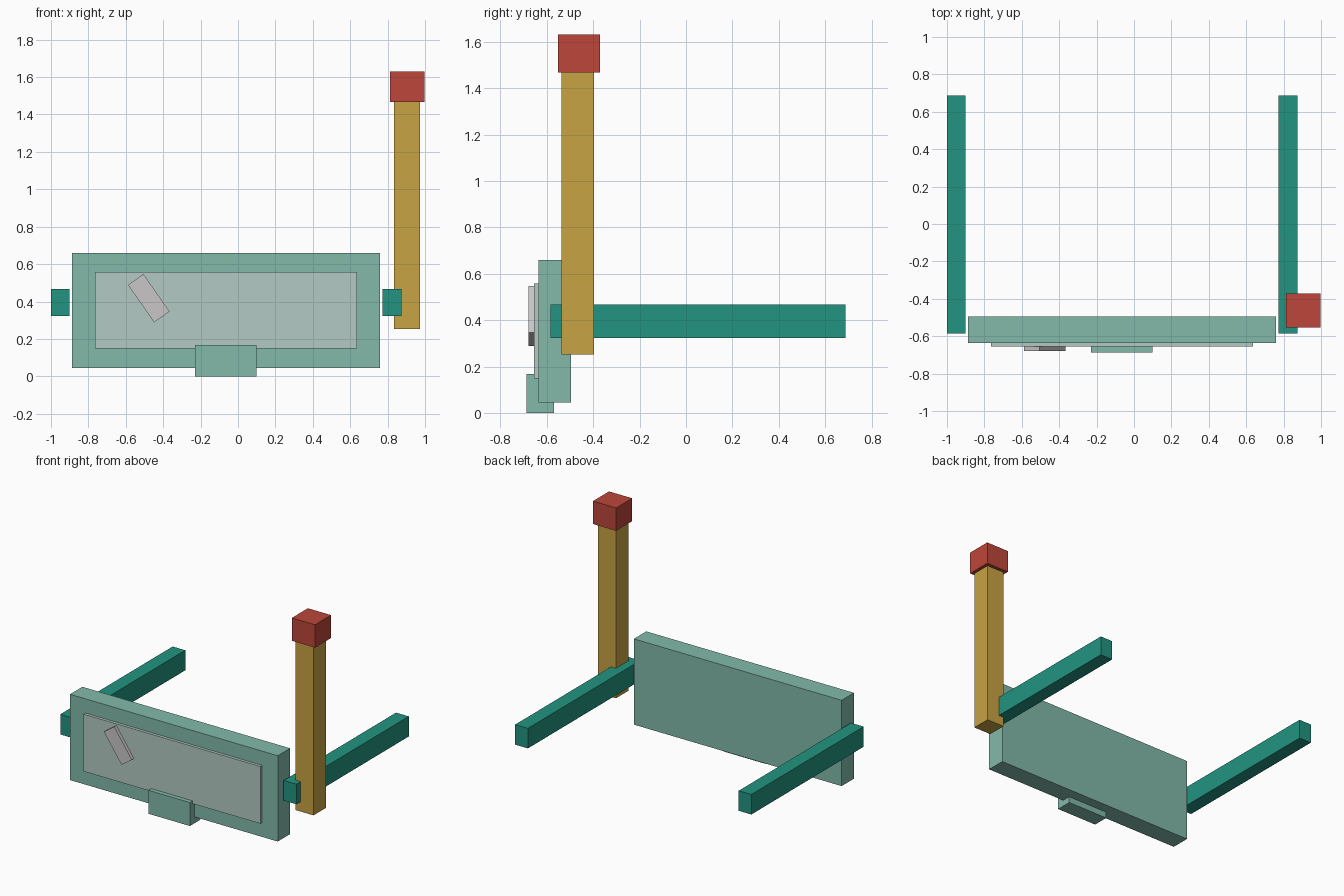
import bpy, bmesh, math
from mathutils import Matrix

if "Cube" in bpy.data.objects:
    bpy.data.objects.remove(bpy.data.objects["Cube"])


def colour(name, rgb):
    """Flat material from 0-255 sRGB, stored as linear."""
    def lin(c):
        c /= 255
        return c / 12.92 if c <= 0.04045 else ((c + 0.055) / 1.055) ** 2.4
    m = bpy.data.materials.new(name)
    m.diffuse_color = (*[lin(c) for c in rgb], 1)
    m.use_nodes = True
    m.node_tree.nodes["Principled BSDF"].inputs["Base Color"].default_value = m.diffuse_color
    return m


TEAL = colour("teal", (34, 148, 128))
PALE = colour("pale green", (130, 186, 170))
PANEL = colour("pale grey green", (180, 202, 195))
GREY = colour("light grey", (200, 198, 199))
GOLD = colour("gold", (200, 163, 68))
RED = colour("red", (188, 70, 58))


def box(name, x, y, z, mat, tilt=0.0):
    """Box from its x, y, z ranges, tilted about the y axis through its centre."""
    mid = [(r[0] + r[1]) / 2 for r in (x, y, z)]
    size = [r[1] - r[0] for r in (x, y, z)]
    bm = bmesh.new()
    bmesh.ops.create_cube(bm, size=1, matrix=Matrix.Diagonal((*size, 1)))
    mesh = bpy.data.meshes.new(name)
    bm.to_mesh(mesh)
    bm.free()
    mesh.materials.append(mat)
    ob = bpy.data.objects.new(name, mesh)
    ob.location = mid
    ob.rotation_euler.y = tilt
    bpy.context.collection.objects.link(ob)
    return ob


# Door with raised panel, slanted bar and bottom tab
box("door", (-0.888, 0.76), (-0.635, -0.495), (0.045, 0.66), PALE)
box("door_panel", (-0.765, 0.636), (-0.656, -0.63), (0.148, 0.558), PANEL)
box("slanted_bar", (-0.599, -0.355), (-0.68, -0.65), (0.367, 0.468), GREY,
    math.radians(55))
box("door_tab", (-0.23, 0.10), (-0.688, -0.57), (0.0, 0.168), PALE)

# Side rails
for name, x in (("left_rail", (-1.0, -0.90)), ("right_rail", (0.772, 0.873))):
    box(name, x, (-0.585, 0.688), (0.323, 0.467), TEAL)

# Flag post and flag
box("flag_post", (0.833, 0.974), (-0.536, -0.396), (0.252, 1.467), GOLD)
box("flag", (0.814, 0.998), (-0.553, -0.371), (1.467, 1.631), RED)
